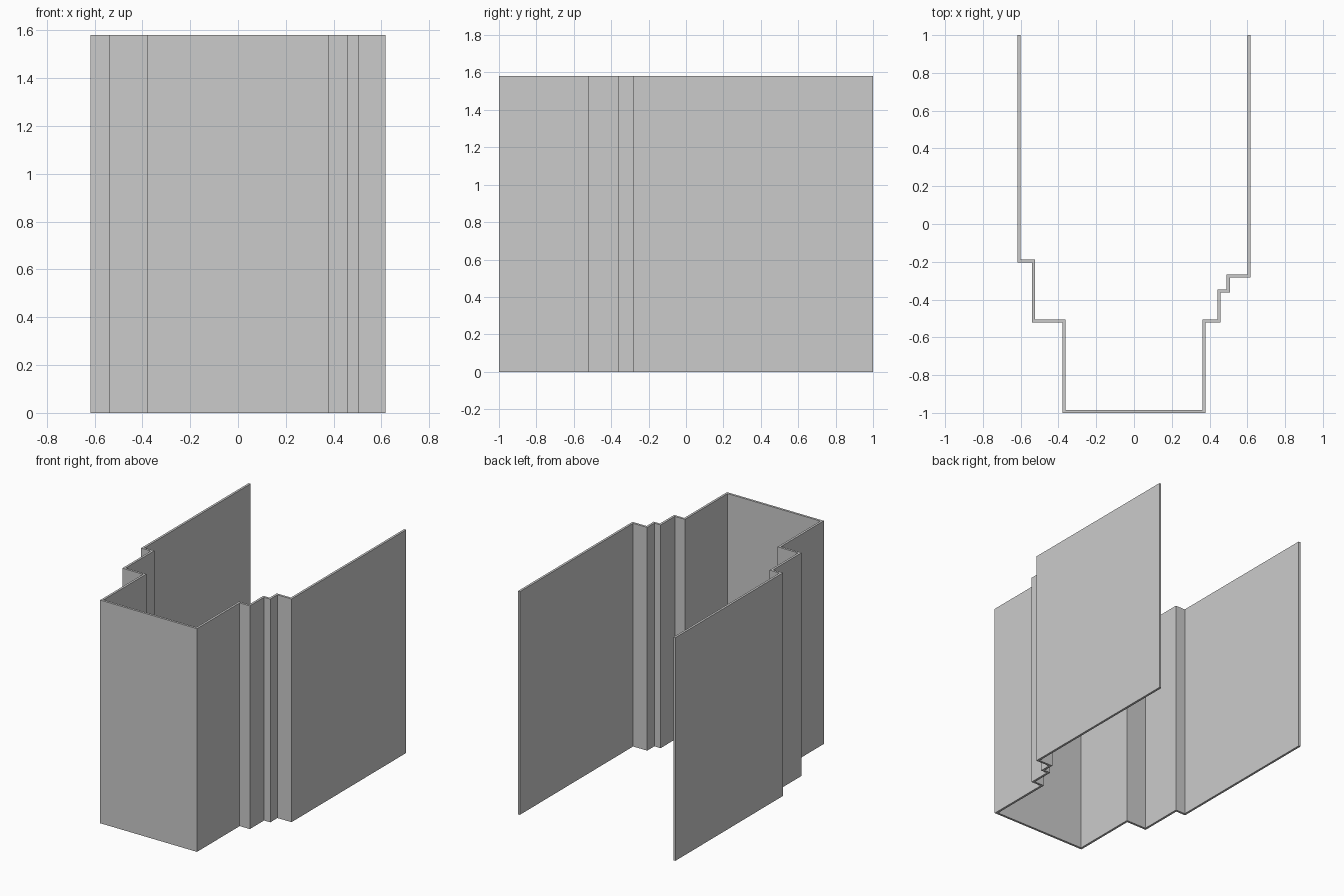
import bpy, bmesh
from mathutils import Vector

if "Cube" in bpy.data.objects:
    bpy.data.objects.remove(bpy.data.objects["Cube"])

HEIGHT, THICK = 1.58, 0.016

# Outer plan outline of the wall, from back left round the front to back right
outer = [Vector(p) for p in [
    (-0.617, 1.0), (-0.617, -0.203), (-0.54, -0.203), (-0.54, -0.522),
    (-0.379, -0.522), (-0.379, -1.0), (0.379, -1.0), (0.379, -0.522),
    (0.458, -0.522), (0.458, -0.363), (0.507, -0.363), (0.507, -0.283),
    (0.617, -0.283), (0.617, 1.0)]]


def left_normal(a, b):
    d = (b - a).normalized()
    return Vector((-d.y, d.x))


def inset(path, t):
    """Offset an open right-angled path to its left with mitred corners."""
    normals = [left_normal(a, b) for a, b in zip(path, path[1:])]
    result = [path[0] + normals[0] * t]
    for p, n0, n1 in zip(path[1:-1], normals, normals[1:]):
        result.append(p + (n0 + n1) * t)
    return result + [path[-1] + normals[-1] * t]


# Thin strip on the ground, one quad per wall segment, extruded upward
bm = bmesh.new()
rows = [[bm.verts.new((p.x, p.y, 0)) for p in path]
        for path in (outer, inset(outer, THICK))]
for i in range(len(outer) - 1):
    bm.faces.new((rows[0][i], rows[0][i + 1], rows[1][i + 1], rows[1][i]))
geom = bmesh.ops.extrude_face_region(bm, geom=bm.faces[:], use_keep_orig=True)["geom"]
bmesh.ops.translate(bm, vec=(0, 0, HEIGHT),
                    verts=[g for g in geom if isinstance(g, bmesh.types.BMVert)])
bmesh.ops.recalc_face_normals(bm, faces=bm.faces[:])

mesh = bpy.data.meshes.new("stepped_wall")
bm.to_mesh(mesh)
bm.free()
bpy.context.collection.objects.link(bpy.data.objects.new("stepped_wall", mesh))
